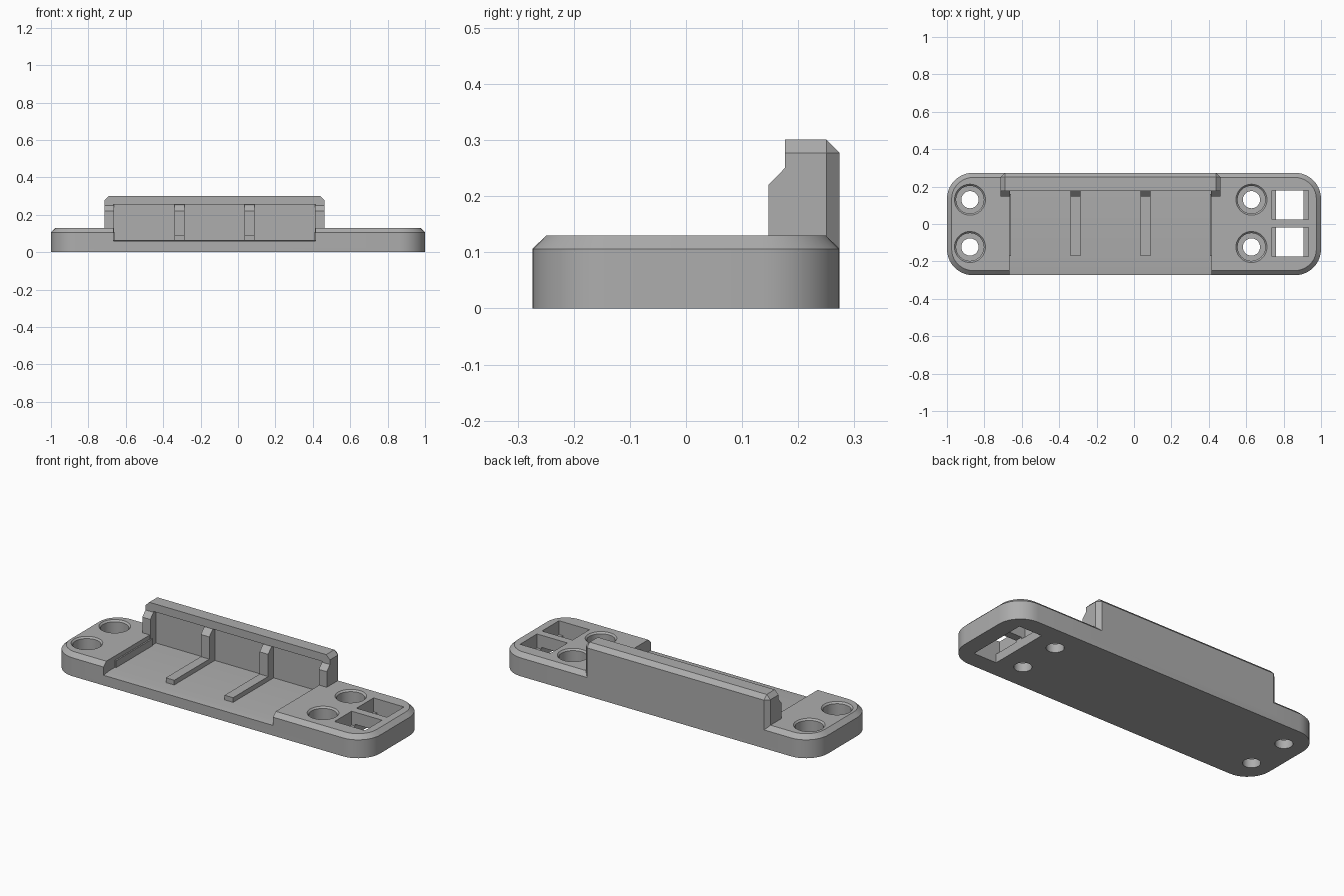
import bpy, bmesh, math

cube = bpy.data.objects.get("Cube")
if cube:
    bpy.data.objects.remove(cube, do_unlink=True)

GREY = (0.42, 0.42, 0.42, 1)
grey = bpy.data.materials.new("plain grey")
grey.use_nodes = True
grey.diffuse_color = GREY
grey.node_tree.nodes["Principled BSDF"].inputs["Base Color"].default_value = GREY


def make(name, bm):
    bmesh.ops.recalc_face_normals(bm, faces=bm.faces[:])
    mesh = bpy.data.meshes.new(name)
    bm.to_mesh(mesh)
    bm.free()
    mesh.materials.append(grey)
    ob = bpy.data.objects.new(name, mesh)
    bpy.context.collection.objects.link(ob)
    return ob


def loft(name, rings):
    """Closed solid through matching rings of points."""
    bm = bmesh.new()
    loops = [[bm.verts.new(p) for p in ring] for ring in rings]
    n = len(loops[0])
    for low, high in zip(loops, loops[1:]):
        for i in range(n):
            j = (i + 1) % n
            bm.faces.new((low[i], low[j], high[j], high[i]))
    bm.faces.new(loops[0][::-1])
    bm.faces.new(loops[-1])
    return make(name, bm)


def box(name, x0, x1, y0, y1, z0, z1):
    return loft(name, [[(x0, y0, z), (x1, y0, z), (x1, y1, z), (x0, y1, z)]
                       for z in (z0, z1)])


def prism(name, x0, x1, profile):
    """Extrude a (y, z) profile along x."""
    return loft(name, [[(x, y, z) for y, z in profile] for x in (x0, x1)])


def turned(name, cx, cy, steps, n=40):
    """Round solid from (radius, z) steps."""
    return loft(name, [[(cx + r * math.cos(math.tau * i / n),
                         cy + r * math.sin(math.tau * i / n), z) for i in range(n)]
                       for r, z in steps])


def rounded(inset, z, hx=1.0, hy=0.274, r=0.14, seg=10):
    pts = []
    for q, (sx, sy) in enumerate(((1, 1), (-1, 1), (-1, -1), (1, -1))):
        for i in range(seg + 1):
            a = math.pi / 2 * (q + i / seg)
            pts.append((sx * (hx - r) + (r - inset) * math.cos(a),
                        sy * (hy - r) + (r - inset) * math.sin(a), z))
    return pts


def combine(ob, other, operation):
    mod = ob.modifiers.new("combine", 'BOOLEAN')
    mod.operation, mod.object, mod.solver = operation, other, 'EXACT'
    bpy.context.view_layer.update()
    ev = ob.evaluated_get(bpy.context.evaluated_depsgraph_get())
    mesh = bpy.data.meshes.new_from_object(ev)
    ob.modifiers.clear()
    ob.data = mesh
    bpy.data.objects.remove(other, do_unlink=True)


# Base plate with rounded corners and chamfered rim
base = loft("base_plate", [rounded(0, 0), rounded(0, 0.106), rounded(0.025, 0.13)])

# Back wall, chamfered along the top and the rear corners
LEFT, RIGHT = -0.713, 0.463
wall = box("back_wall", LEFT, RIGHT, 0.176, 0.274, 0.04, 0.301)
bm = bmesh.new()
bm.from_mesh(wall.data)
chamfered = []
for e in bm.edges:
    mid = (e.verts[0].co + e.verts[1].co) / 2
    top, rear = mid.z > 0.3, mid.y > 0.27
    end = abs(mid.x - (LEFT + RIGHT) / 2) > 0.5
    if (top and (rear or end)) or (rear and end and not top and mid.z > 0.1):
        chamfered.append(e)
bmesh.ops.bevel(bm, geom=chamfered, offset=0.024, segments=1, affect='EDGES')
bm.to_mesh(wall.data)
bm.free()
combine(base, wall, 'UNION')

# Open-fronted pocket, reaching under the wall's top lip
combine(base, prism("pocket_cutter", -0.665, 0.415,
                    [(-0.3, 0.055), (-0.225, 0.065), (0.198, 0.065),
                     (0.198, 0.255), (-0.3, 0.255)]), 'DIFFERENCE')

# Counterbored screw holes
for x in (-0.877, 0.628):
    for y in (-0.123, 0.13):
        combine(base, turned("hole_cutter", x, y,
                             [(0.046, -0.1), (0.046, 0.05), (0.074, 0.05),
                              (0.074, 0.121), (0.083, 0.13), (0.083, 0.2)]), 'DIFFERENCE')

# Strap slots, joined by a channel under the bar
for y0, y1 in ((-0.175, -0.02), (0.025, 0.18)):
    combine(base, box("slot_cutter", 0.738, 0.932, y0, y1, 0.05, 0.2), 'DIFFERENCE')
combine(base, box("channel_cutter", 0.76, 0.905, -0.175, 0.18, -0.1, 0.06), 'DIFFERENCE')


# Posts in front of the wall, with sloped tops
def post(name, x0, x1, foot):
    prism(name, x0, x1, [(0.147, foot), (0.2, foot), (0.2, 0.256),
                         (0.176, 0.25), (0.147, 0.22)])


post("right_end_post", LEFT, -0.662, 0.06)
post("left_end_post", 0.412, RIGHT, 0.06)
for side, x in (("right", -0.313), ("left", 0.062)):
    post(side + "_post", x - 0.027, x + 0.027, 0.06)
    # Floor rib running forward from each post
    box(side + "_floor_rib", x - 0.027, x + 0.027, -0.172, 0.16, 0.06, 0.092)

# Thin ribs along the pocket ends
for side, x in (("right", -0.665), ("left", 0.407)):
    box(side + "_end_rib", x, x + 0.008, -0.172, 0.16, 0.06, 0.105)

# Smooth round parts, keep edges crisp
bpy.ops.object.select_all(action='DESELECT')
base.select_set(True)
bpy.context.view_layer.objects.active = base
bpy.ops.object.shade_smooth_by_angle(angle=math.radians(25))
